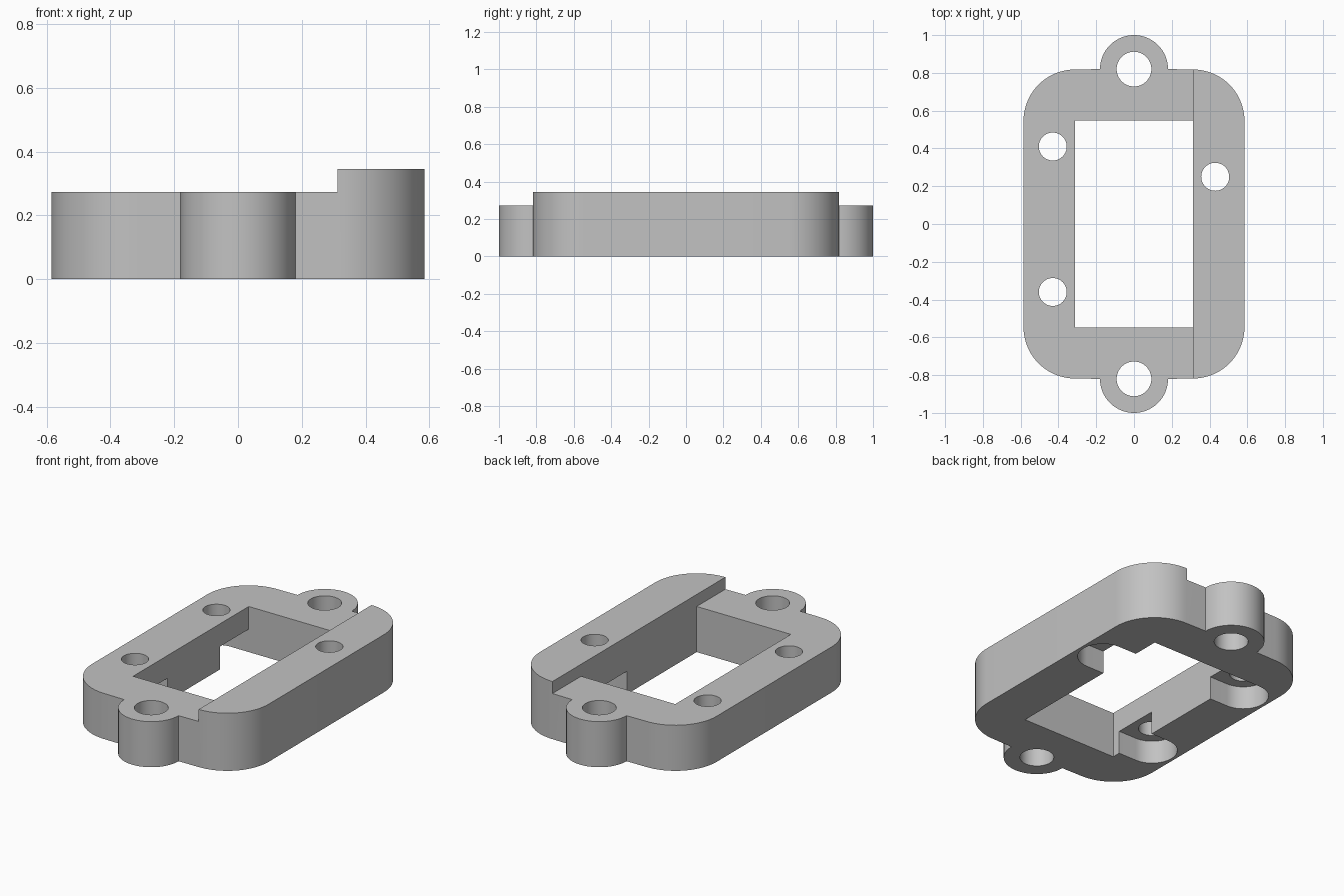
import bpy
import bmesh
from math import cos, sin, pi

if "Cube" in bpy.data.objects:
    bpy.data.objects.remove(bpy.data.objects["Cube"], do_unlink=True)

BASE_H, RAIL_H, SLOT_H = 0.273, 0.345, 0.137
WIN_X, WIN_Y = 0.312, 0.547
CORNER_R, TAB_R, TAB_Y = 0.273, 0.18, 0.82
SCREW_X, SCREW_R, TAB_HOLE_R, SLOT_R = 0.43, 0.074, 0.092, 0.137
SCREWS = [(-1, 0.41), (-1, -0.36), (1, 0.25)]

grey = bpy.data.materials.new("plain grey")
grey.use_nodes = True
colour = (0.54, 0.54, 0.54, 1)
grey.diffuse_color = colour
grey.node_tree.nodes["Principled BSDF"].inputs["Base Color"].default_value = colour


def arc(cx, cy, r, start, end, n):
    return [(cx + r * cos(start + (end - start) * i / n),
             cy + r * sin(start + (end - start) * i / n)) for i in range(n + 1)]


def prism(name, points, z0, z1):
    """Extrude a flat outline from z0 to z1."""
    bm = bmesh.new()
    face = bm.faces.new([bm.verts.new((x, y, z0)) for x, y in points])
    grown = bmesh.ops.extrude_face_region(bm, geom=[face])["geom"]
    verts = [g for g in grown if isinstance(g, bmesh.types.BMVert)]
    bmesh.ops.translate(bm, verts=verts, vec=(0, 0, z1 - z0))
    bmesh.ops.recalc_face_normals(bm, faces=bm.faces)
    mesh = bpy.data.meshes.new(name)
    bm.to_mesh(mesh)
    bm.free()
    mesh.materials.append(grey)
    obj = bpy.data.objects.new(name, mesh)
    bpy.context.collection.objects.link(obj)
    return obj


def rectangle(x0, x1, y0, y1):
    return [(x0, y0), (x1, y0), (x1, y1), (x0, y1)]


def circle(x, y, r):
    return arc(x, y, r, 0, 2 * pi, 48)[:-1]


def cut(target, points, z0, z1):
    """Subtract an extruded outline from the target."""
    cutter = prism("cutter", points, z0, z1)
    cutter.hide_render = True
    mod = target.modifiers.new("cut", "BOOLEAN")
    mod.operation = "DIFFERENCE"
    mod.solver = "EXACT"
    mod.object = cutter
    bpy.context.view_layer.objects.active = target
    bpy.ops.object.modifier_apply(modifier=mod.name)
    bpy.data.objects.remove(cutter, do_unlink=True)


# Rounded frame with a round tab at each end
cy = WIN_Y - 0.002
half = (arc(WIN_X, cy, CORNER_R, 0, pi / 2, 20)
        + arc(0, TAB_Y, TAB_R, 0, pi, 40)
        + arc(-WIN_X, cy, CORNER_R, pi / 2, pi, 20))
frame = prism("mounting_frame", half + [(-x, -y) for x, y in half], 0, RAIL_H)

# Lowered deck beside the raised rail, then the central window
cut(frame, rectangle(-1, WIN_X, -1.2, 1.2), BASE_H, 1)
cut(frame, rectangle(-WIN_X, WIN_X, -WIN_Y, WIN_Y), -1, 1)

# Screw holes, each with a round-ended slot below, open to the window
for side, y in SCREWS:
    slot = arc(SCREW_X, y, SLOT_R, -pi / 2, pi / 2, 32)
    slot += [(0.2, y + SLOT_R), (0.2, y - SLOT_R)]
    cut(frame, [(side * px, py) for px, py in slot], -1, SLOT_H)
    cut(frame, circle(side * SCREW_X, y, SCREW_R), -1, 1)

# Tab holes
for side in (-1, 1):
    cut(frame, circle(0, side * TAB_Y, TAB_HOLE_R), -1, 1)

bpy.ops.object.select_all(action="DESELECT")
frame.select_set(True)
bpy.context.view_layer.objects.active = frame
bpy.ops.object.shade_smooth_by_angle(angle=pi / 6)
